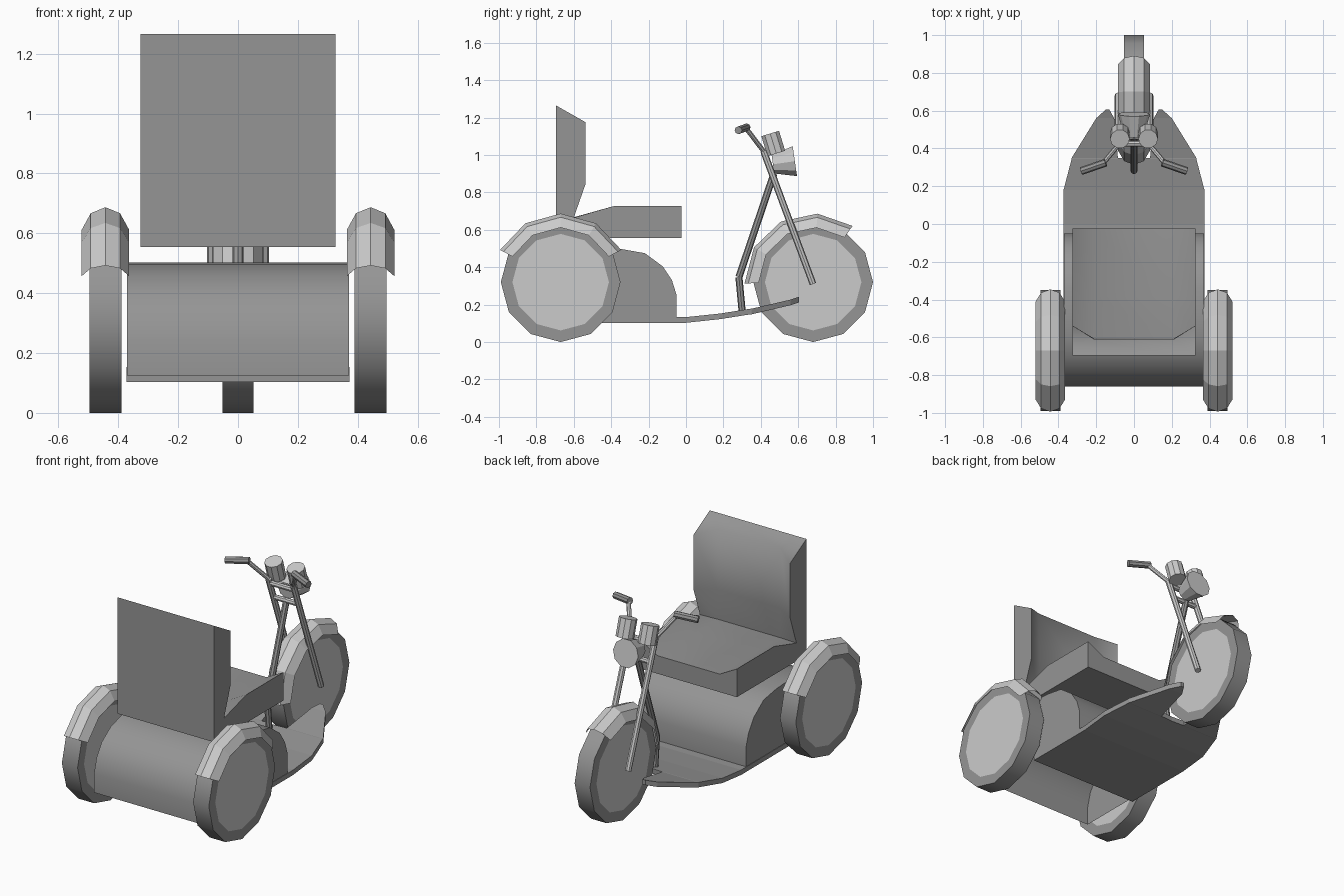
import bpy, bmesh, math
from mathutils import Vector

if "Cube" in bpy.data.objects:
    bpy.data.objects.remove(bpy.data.objects["Cube"])

DARK = bpy.data.materials.new("dark_grey")
DARK.diffuse_color = (.3, .3, .3, 1)
DARK.use_nodes = True
DARK.node_tree.nodes["Principled BSDF"].inputs["Base Color"].default_value = DARK.diffuse_color


def make(name, verts, faces, smooth=None, drop_centre=False, mat=None):
    bm = bmesh.new()
    vs = [bm.verts.new(v) for v in verts]
    for f in faces:
        bm.faces.new([vs[i] for i in f])
    if drop_centre:
        inner = [f for f in bm.faces if all(abs(v.co.x) < 1e-4 for v in f.verts)]
        bmesh.ops.delete(bm, geom=inner, context='FACES')
    bmesh.ops.remove_doubles(bm, verts=bm.verts, dist=1e-4)
    bmesh.ops.recalc_face_normals(bm, faces=bm.faces)
    me = bpy.data.meshes.new(name)
    bm.to_mesh(me)
    bm.free()
    if mat:
        me.materials.append(mat)
    ob = bpy.data.objects.new(name, me)
    bpy.context.collection.objects.link(ob)
    if smooth:
        bpy.ops.object.select_all(action='DESELECT')
        ob.select_set(True)
        bpy.context.view_layer.objects.active = ob
        bpy.ops.object.shade_smooth_by_angle(angle=math.radians(smooth))
    return ob


def loft(name, rings, **kw):
    """Skin a list of equal closed rings and cap both ends."""
    n = len(rings[0])
    verts = [v for r in rings for v in r]
    faces = [(k * n + i, k * n + (i + 1) % n, (k + 1) * n + (i + 1) % n, (k + 1) * n + i)
             for k in range(len(rings) - 1) for i in range(n)]
    faces += [tuple(range(n)), tuple(range(len(verts) - n, len(verts)))]
    return make(name, verts, faces, **kw)


def sweep(name, profile, centre, a0, a1, steps, **kw):
    """Turn an (x, radius) profile about an axle along x."""
    n = len(profile)
    verts = []
    for k in range(steps + 1):
        a = math.radians(a0 + (a1 - a0) * k / steps)
        verts += [(centre[0] + x, centre[1] + r * math.cos(a), centre[2] + r * math.sin(a))
                  for x, r in profile]
    faces = [(k * n + i, k * n + i + 1, (k + 1) * n + i + 1, (k + 1) * n + i)
             for k in range(steps) for i in range(n - 1)]
    return make(name, verts, faces, **kw)


def rod(name, a, b, r1, r2=None, sides=8, **kw):
    a, b = Vector(a), Vector(b)
    q = (b - a).to_track_quat('Z', 'Y')
    rings = [[p + q @ Vector((r * math.cos(t), r * math.sin(t), 0))
              for t in (2 * math.pi * i / sides for i in range(sides))]
             for p, r in ((a, r1), (b, r2 or r1))]
    return loft(name, rings, **kw)


def mirror(ob):
    ob.modifiers.new("Mirror", 'MIRROR').merge_threshold = 0.0005
    return ob


# Wheels: dark tyre with a light disc on each side, plus mudguards
def wheel(name, centre, w):
    tyre = [(-w, .258), (-w, .32), (w, .32), (w, .258)]
    parts = [sweep(name + "_tyre", tyre, centre, 0, 360, 12, smooth=35, mat=DARK)]
    for side, x in (("left", -w), ("right", w)):
        parts.append(sweep(f"{name}_{side}_disc", [(x, 0), (x, .258)], centre, 0, 360, 12))
    return parts


def guard(name, centre, w, a0, a1):
    profile = [(-w, .292), (-w * .62, .347), (0, .367), (w * .62, .347), (w, .292)]
    return sweep(name, profile, centre, a0, a1, 4)


front, rear = (0, .68, .32), (.443, -.67, .32)
wheel("front_wheel", front, .052)
for part in wheel("rear_wheel", rear, .053):
    mirror(part)
guard("front_mudguard", front, .084, 55, 181)
mirror(guard("rear_mudguard", rear, .079, 28, 152))

# Footboard, notched for the front wheel: y, outer x, inner x, underside z
stations = [(-.46, .373, 0, .103), (0, .373, 0, .103), (.18, .373, 0, .122),
            (.345, .33, 0, .148), (.35, .33, .085, .148),
            (.56, .2, .105, .197), (.605, .15, .13, .212)]
mirror(loft("footboard", [[(i, y, z), (o, y, z), (o, y, z + .03), (i, y, z + .03)]
                          for y, o, i, z in stations], drop_centre=True, mat=DARK))

# Rounded engine cover, open underneath
arch = [(-.05, .125), (-.05, .25), (-.075, .33), (-.125, .405), (-.22, .475), (-.34, .496),
        (-.46, .503), (-.6, .495), (-.7, .465), (-.785, .405), (-.835, .33), (-.86, .24), (-.86, .125)]
n = len(arch)
cover = [(x, y, z) for x in (-.37, .37) for y, z in arch]
faces = [(i, i + 1, n + i + 1, n + i) for i in range(n - 1)]
make("engine_cover", cover, faces + [tuple(range(n)), tuple(range(n, 2 * n))], smooth=40, mat=DARK)

# Seat with raised side bolsters and dished middle
edge = [(-.695, .555), (-.025, .555), (-.025, .727), (-.385, .727),
        (-.6, .665), (-.537, .845), (-.537, 1.175), (-.695, 1.265)]
dish = [(-.695, .555), (-.025, .555), (-.025, .665), (-.385, .665),
        (-.607, .665), (-.607, .845), (-.61, 1.215), (-.695, 1.265)]
loft("seat", [[(x, y, z) for y, z in p] for x, p in
              ((-.326, edge), (-.21, dish), (.21, dish), (.326, edge))], smooth=65, mat=DARK)

# Front fork with crowns
top, axle = Vector((.085, .415, 1.02)), Vector((.085, .679, .31))
mirror(rod("fork_leg", top, axle, .018))
for t, label in ((.04, "upper"), (.18, "lower")):
    p = top.lerp(axle, t)
    rod(label + "_fork_crown", (-p.x, p.y, p.z), p, .016)

# Steering column down to the footboard
knee = (0, .283, .347)
rod("steering_column", (0, .47, .9), knee, .019, mat=DARK)
rod("column_foot", knee, (0, .3, .165), .019, mat=DARK)

# Handlebars and grips
mirror(rod("handlebar", top, (.165, .32, 1.145), .013))
mirror(rod("grip", (.15, .325, 1.148), (.28, .28, 1.132), .021, mat=DARK))

# Gauges and headlight
mirror(rod("gauge", (.075, .483, 1.008), (.075, .45, 1.115), .052, sides=10))
rod("headlight", (0, .465, .95), (0, .582, .967), .052, .085, 10)
